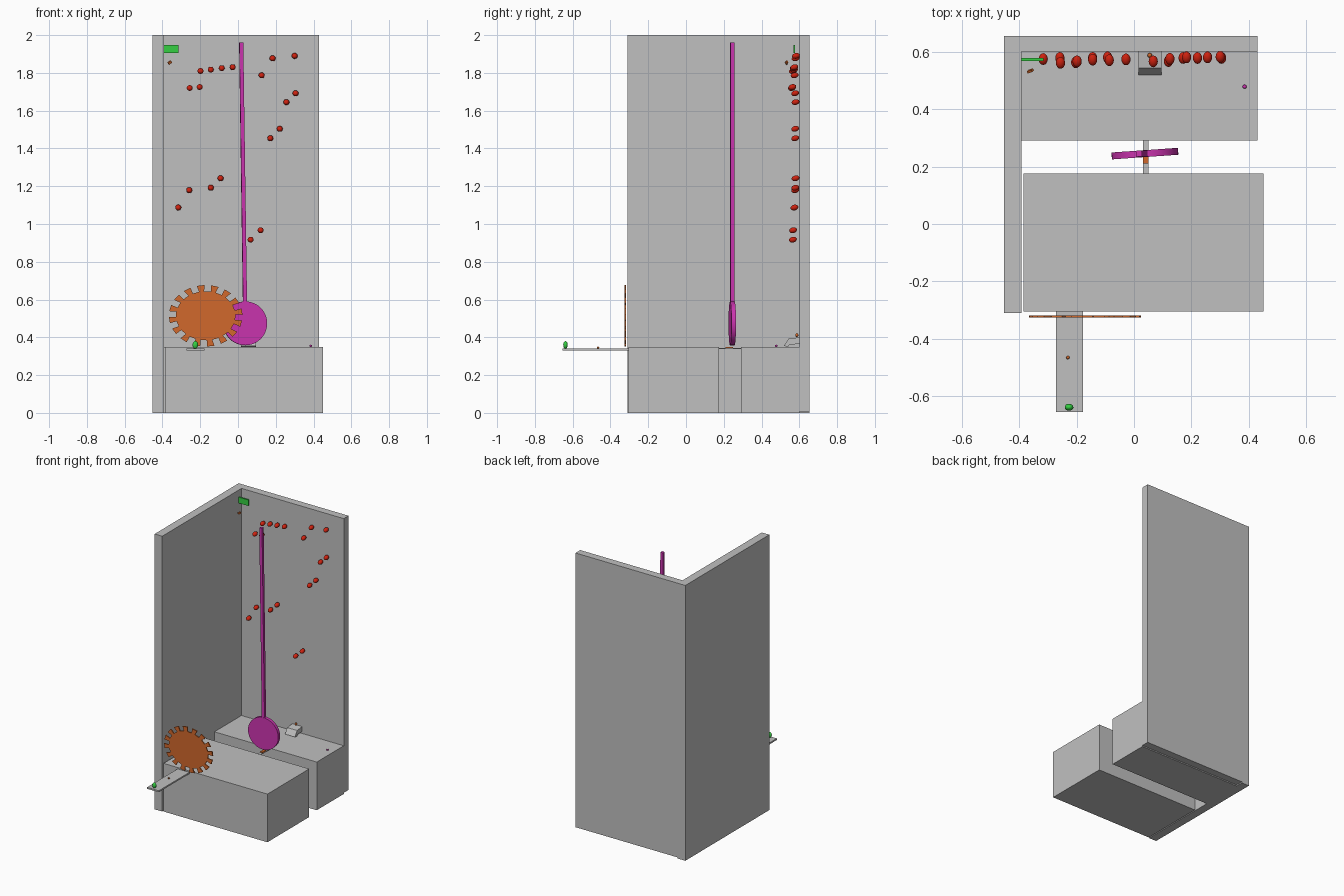
import bpy, bmesh, math
from mathutils import Vector, Matrix

if "Cube" in bpy.data.objects:
    bpy.data.objects.remove(bpy.data.objects["Cube"])


def mat(name, r, g, b):
    m = bpy.data.materials.new(name)
    m.diffuse_color = (r, g, b, 1)
    m.use_nodes = True
    m.node_tree.nodes["Principled BSDF"].inputs["Base Color"].default_value = m.diffuse_color
    return m


GREY = mat("plaster grey", 0.53, 0.53, 0.53)
ORANGE = mat("copper orange", 0.64, 0.14, 0.025)
MAGENTA = mat("magenta", 0.6, 0.035, 0.43)
RED = mat("red", 0.62, 0.016, 0.005)
GREEN = mat("green", 0.035, 0.62, 0.055)


def finish(name, bm, material):
    bmesh.ops.recalc_face_normals(bm, faces=bm.faces)
    me = bpy.data.meshes.new(name)
    bm.to_mesh(me)
    bm.free()
    me.materials.append(material)
    ob = bpy.data.objects.new(name, me)
    bpy.context.collection.objects.link(ob)
    return ob


def box(name, x, y, z, material):
    """Box from (min, max) pairs."""
    bm = bmesh.new()
    size = [b - a for a, b in (x, y, z)]
    mid = [(a + b) / 2 for a, b in (x, y, z)]
    bmesh.ops.create_cube(bm, size=1, matrix=Matrix.Translation(mid) @ Matrix.Diagonal((*size, 1)))
    return finish(name, bm, material)


def ball(name, loc, radii, material, tilt=0):
    bm = bmesh.new()
    bmesh.ops.create_uvsphere(bm, u_segments=16, v_segments=10, radius=1)
    ob = finish(name, bm, material)
    ob.location, ob.scale = loc, radii
    ob.rotation_euler.x = tilt
    for p in ob.data.polygons:
        p.use_smooth = True
    return ob


def extrude(name, points, direction, material):
    """Closed outline pushed along a direction."""
    bm = bmesh.new()
    face = bm.faces.new([bm.verts.new(p) for p in points])
    new = bmesh.ops.extrude_face_region(bm, geom=[face])["geom"]
    bmesh.ops.translate(bm, vec=Vector(direction),
                        verts=[v for v in new if isinstance(v, bmesh.types.BMVert)])
    return finish(name, bm, material)


# Room: two walls and two raised floor blocks with an open gap between
box("left_wall", (-0.453, -0.392), (-0.31, 0.655), (0, 2), GREY)
box("back_wall", (-0.392, 0.43), (0.6, 0.655), (0.008, 2), GREY)
box("back_block", (-0.392, 0.43), (0.29, 0.6), (0, 0.35), GREY)
box("front_block", (-0.385, 0.45), (-0.305, 0.175), (0, 0.35), GREY)

# Narrow bridge over the gap with an orange tile
box("gap_bridge", (0.031, 0.051), (0.175, 0.29), (0.338, 0.344), GREY)
box("bridge_tile", (0.031, 0.051), (0.21, 0.25), (0.344, 0.35), ORANGE)

# Plank sticking out at the front, with its ball and pip
box("plank", (-0.272, -0.178), (-0.655, -0.305), (0.329, 0.34), GREY)
ball("plank_ball", (-0.226, -0.638, 0.36), (0.015, 0.012, 0.02), GREEN)
ball("plank_pip", (-0.23, -0.465, 0.345), (0.006, 0.006, 0.006), ORANGE)

# Oval cog with flared teeth
TEETH = 16
outline = []
for i in range(TEETH):
    a = 2 * math.pi * (i + 0.35) / TEETH
    for offset, rx, rz in ((-0.085, 0.158, 0.13), (-0.105, 0.195, 0.163),
                           (0.105, 0.195, 0.163), (0.085, 0.158, 0.13)):
        outline.append((-0.171 + rx * math.cos(a + offset), -0.326,
                        0.514 + rz * math.sin(a + offset)))
extrude("cog", outline, (0, 0.008, 0), ORANGE)

# Pendulum: round bob and long slightly leaning rod
yaw = Matrix.Rotation(math.radians(4), 4, 'Z')
bm = bmesh.new()
bmesh.ops.create_cone(bm, cap_ends=True, segments=48, radius1=0.116, radius2=0.116, depth=0.024,
                      matrix=Matrix.Translation((0.038, 0.245, 0.474)) @ yaw
                      @ Matrix.Rotation(math.pi / 2, 4, 'X'))
bob = finish("pendulum_bob", bm, MAGENTA)
bob.data.shade_smooth()
bob.data.set_sharp_from_angle(angle=math.radians(40))

bottom, top = Vector((0.038, 0.245, 0.5)), Vector((0.017, 0.245, 1.96))
lean = math.atan2(top.x - bottom.x, top.z - bottom.z)
bm = bmesh.new()
bmesh.ops.create_cube(bm, size=1, matrix=Matrix.Translation((bottom + top) / 2)
                      @ Matrix.Rotation(lean, 4, 'Y') @ yaw
                      @ Matrix.Diagonal((0.021, 0.021, (top - bottom).length, 1)))
finish("pendulum_rod", bm, MAGENTA)

# Bent step against the back wall
step = [(0.518, 0.355), (0.543, 0.393), (0.6, 0.4), (0.6, 0.366), (0.548, 0.36), (0.54, 0.35)]
extrude("bent_step", [(0.016, y, z) for y, z in step], (0.079, 0, 0), GREY)
ball("step_pip", (0.055, 0.587, 0.412), (0.008, 0.008, 0.01), ORANGE)
ball("floor_pip", (0.385, 0.478, 0.355), (0.007, 0.007, 0.006), MAGENTA)

# Green plate and small orange scrap in the upper corner
box("green_plate", (-0.394, -0.315), (0.568, 0.578), (1.905, 1.948), GREEN)
scrap = box("orange_scrap", (-0.01, 0.01), (-0.004, 0.004), (-0.007, 0.007), ORANGE)
scrap.location, scrap.rotation_euler = (-0.361, 0.533, 1.855), (0.3, -0.6, 0.3)

# Red climbing holds on the back wall (x, y, z)
holds = [(-.256, .561, 1.72), (-.203, .563, 1.725), (-.198, .566, 1.81), (-.144, .572, 1.817),
         (-.086, .57, 1.825), (-.028, .573, 1.83), (.125, .575, 1.787), (.183, .58, 1.877),
         (.3, .582, 1.89), (.305, .578, 1.692), (.256, .58, 1.645), (.221, .578, 1.504),
         (.171, .578, 1.454), (-.092, .58, 1.242), (-.144, .578, 1.192), (-.258, .578, 1.179),
         (-.316, .574, 1.087), (.12, .567, .967), (.067, .566, .917)]
for i, p in enumerate(holds):
    ball(f"hold_{i + 1}", p, (0.016, 0.021, 0.015), RED, tilt=0.25)
